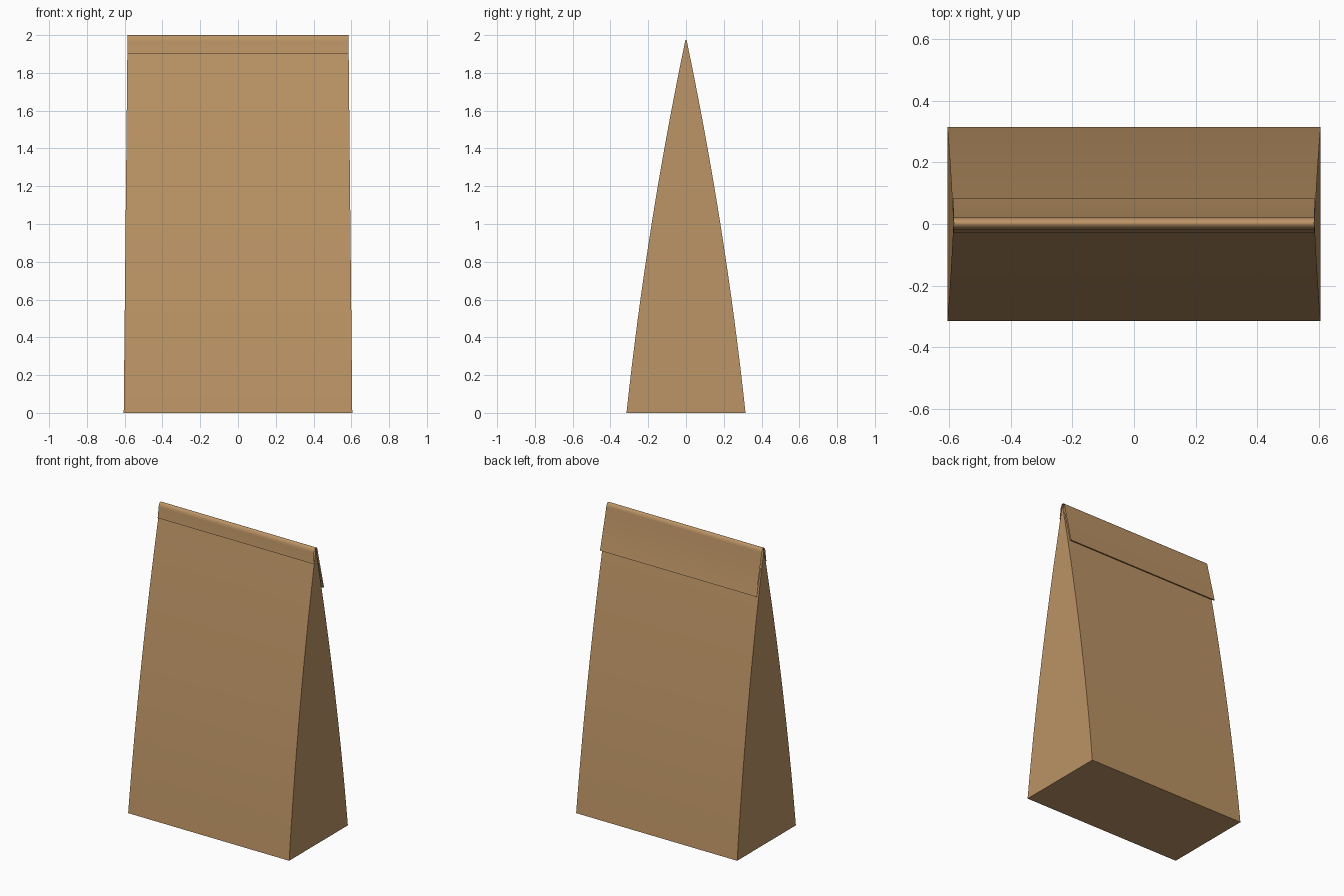
import bpy, bmesh, math

cube = bpy.data.objects.get("Cube")
if cube:
    bpy.data.objects.remove(cube)

paper = bpy.data.materials.new("kraft_paper")
paper.use_nodes = True
colour = (0.50, 0.295, 0.13, 1)
paper.diffuse_color = colour
paper.node_tree.nodes["Principled BSDF"].inputs["Base Color"].default_value = colour
paper.node_tree.nodes["Principled BSDF"].inputs["Roughness"].default_value = 0.8


def half_width(z):
    return 0.605 - 0.01 * z


def finish(name, bm):
    bmesh.ops.recalc_face_normals(bm, faces=bm.faces[:])
    mesh = bpy.data.meshes.new(name)
    bm.to_mesh(mesh)
    bm.free()
    mesh.materials.append(paper)
    obj = bpy.data.objects.new(name, mesh)
    bpy.context.collection.objects.link(obj)
    bpy.ops.object.select_all(action="DESELECT")
    obj.select_set(True)
    bpy.context.view_layer.objects.active = obj
    bpy.ops.object.shade_smooth_by_angle(angle=math.radians(35))
    return obj


# Bag body: rectangles narrowing in a gentle bulge to the top ridge
bm = bmesh.new()
rings = []
steps = 16
for i in range(steps + 1):
    t = i / steps
    z = 1.975 * t
    w = half_width(z)
    d = 0.315 * (1 - t) + 0.1 * t * (1 - t) + 0.003 * t
    rings.append([bm.verts.new((x, y, z)) for x, y in ((-w, -d), (w, -d), (w, d), (-w, d))])
for low, high in zip(rings, rings[1:]):
    for k in range(4):
        n = (k + 1) % 4
        bm.faces.new((low[k], low[n], high[n], high[k]))
bm.faces.new(rings[0][::-1])
bm.faces.new(rings[-1])
finish("bag_body", bm)


# Folded top: doubled sheet bent over the ridge, long at the back
def sheet_path(r, top):
    arc = [(-0.027 + 0.02 - r, 1.9)]
    for i in range(13):
        a = math.pi * (1 - i / 12)
        arc.append((0.002 + r * math.cos(a), top - 0.035 + 0.035 * math.sin(a)))
    arc.append((0.065 + r, 1.7))
    return arc


outline = sheet_path(0.02, 2.0) + sheet_path(0.011, 1.991)[::-1]
bm = bmesh.new()
left = [bm.verts.new((half_width(z) - 0.001, y, z)) for y, z in outline]
right = [bm.verts.new((0.001 - half_width(z), y, z)) for y, z in outline]
for k in range(len(outline)):
    n = (k + 1) % len(outline)
    bm.faces.new((left[k], left[n], right[n], right[k]))
finish("folded_top", bm)
